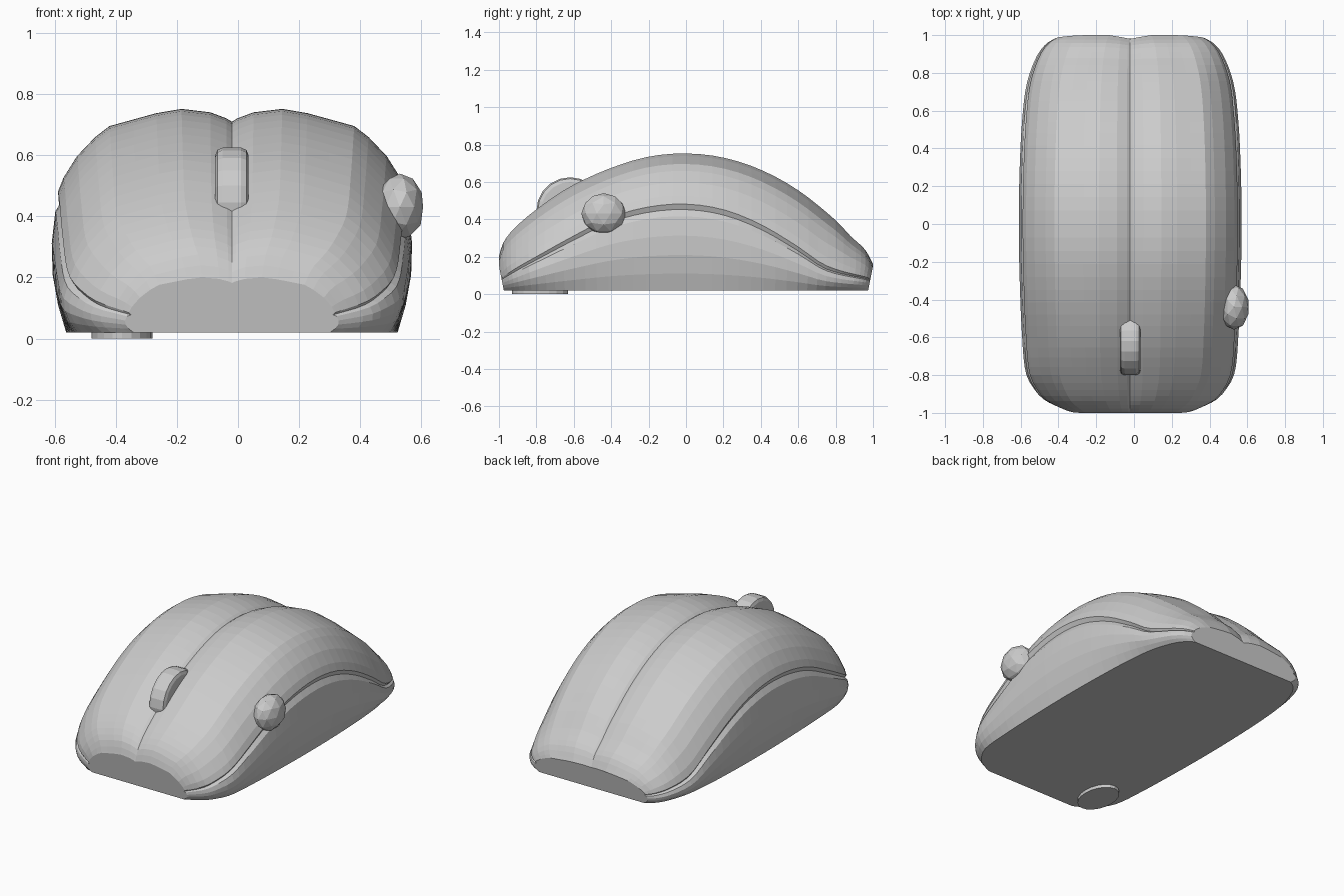
import bpy, bmesh, math

if "Cube" in bpy.data.objects:
    bpy.data.objects.remove(bpy.data.objects["Cube"])

CX = -0.02  # the shell sits slightly left; the side button balances it


def curve(table, t):
    """Smooth interpolation through a short table of (position, value)."""
    n = len(table)

    def slope(i):
        a, b = table[max(i - 1, 0)], table[min(i + 1, n - 1)]
        return (b[1] - a[1]) / (b[0] - a[0])
    for i in range(n - 1):
        (x0, v0), (x1, v1) = table[i], table[i + 1]
        if t <= x1 or i == n - 2:
            d = x1 - x0
            s = min(max((t - x0) / d, 0), 1)
            return ((2*s**3 - 3*s**2 + 1) * v0 + (s**3 - 2*s**2 + s) * d * slope(i)
                    + (3*s**2 - 2*s**3) * v1 + (s**3 - s**2) * d * slope(i + 1))


def finish(bm, name):
    bmesh.ops.recalc_face_normals(bm, faces=bm.faces)
    me = bpy.data.meshes.new(name)
    bm.to_mesh(me)
    bm.free()
    ob = bpy.data.objects.new(name, me)
    bpy.context.collection.objects.link(ob)
    return ob


# Ridge height, half width and side-crease height along the length
RIDGE = [(-1, .20), (-.98, .27), (-.91, .36), (-.75, .49), (-.6, .585), (-.4, .675), (-.2, .735),
         (0, .752), (.2, .73), (.4, .665), (.6, .555), (.8, .395), (.88, .31), (.96, .235), (1, .16)]
WIDTH = [(-1, .35), (-.95, .445), (-.9, .495), (-.8, .55), (-.6, .572), (-.3, .585), (0, .59),
         (.3, .585), (.55, .572), (.75, .547), (.9, .495), (.97, .445), (1, .40)]
CREASE = [(-1, .08), (-.8, .19), (-.6, .30), (-.4, .40), (-.2, .455), (0, .47),
          (.2, .44), (.4, .36), (.6, .24), (.75, .14), (1, .08)]
# Half cross-section: x share, height share between crease and ridge
UPPER = [(.0, .85), (.03, .89), (.12, .96), (.28, 1), (.42, .95), (.55, .875), (.68, .80),
         (.76, .67), (.86, .45), (.935, .20), (.965, .04)]
# Below the crease: x share, share of crease height
LOWER = [(.945, .96), (.98, .88), (1, .65), (.995, .42), (.965, .2), (.92, 0)]
BASE = .02

# Shell: loft of cross-sections from front to back
bm = bmesh.new()
stations = [math.sin(math.pi / 2 * (i / 22 - 1)) for i in range(45)]
rings = []
for y in stations:
    h, w, c = curve(RIDGE, y), curve(WIDTH, y), curve(CREASE, y)
    half = [(u * w, c + v * (h - c)) for u, v in UPPER]
    half += [(u * w, BASE + v * (c - BASE)) for u, v in LOWER]
    outline = half + [(-x, z) for x, z in reversed(half[1:])]
    ring = []
    for x, z in outline:
        tuck = .03 * max(0, 1 - z / .15) * y ** 3          # ends lean in at the base
        notch = .02 * max(0, 1 - abs(x) / .1) * max(0, y) ** 8
        ring.append(bm.verts.new((x + CX, y - tuck - notch, z)))
    rings.append(ring)
n = len(rings[0])
for a, b in zip(rings, rings[1:]):
    for k in range(n):
        bm.faces.new((a[k], a[(k + 1) % n], b[(k + 1) % n], b[k]))
bm.faces.new(rings[0])
bm.faces.new(rings[-1])
finish(bm, "mouse_shell")

# Scroll wheel rising out of the front slot
bpy.ops.mesh.primitive_cylinder_add(vertices=20, radius=.18, depth=.11,
                                    location=(CX, -.62, .445), rotation=(0, math.pi / 2, 0))
wheel = bpy.context.object
wheel.name = "scroll_wheel"
bev = wheel.modifiers.new("rounded_rim", 'BEVEL')
bev.width, bev.segments, bev.limit_method = .025, 2, 'ANGLE'

# Faceted side button
bpy.ops.mesh.primitive_ico_sphere_add(subdivisions=2, radius=1, location=(.53, -.44, .43))
button = bpy.context.object
button.name = "side_button"
button.scale = (.08, .12, .11)

# Low glide pad under the front
bpy.ops.mesh.primitive_cylinder_add(vertices=20, radius=1, depth=1, location=(-.38, -.78, .0125))
pad = bpy.context.object
pad.name = "glide_pad"
pad.scale = (.1, .15, .025)
